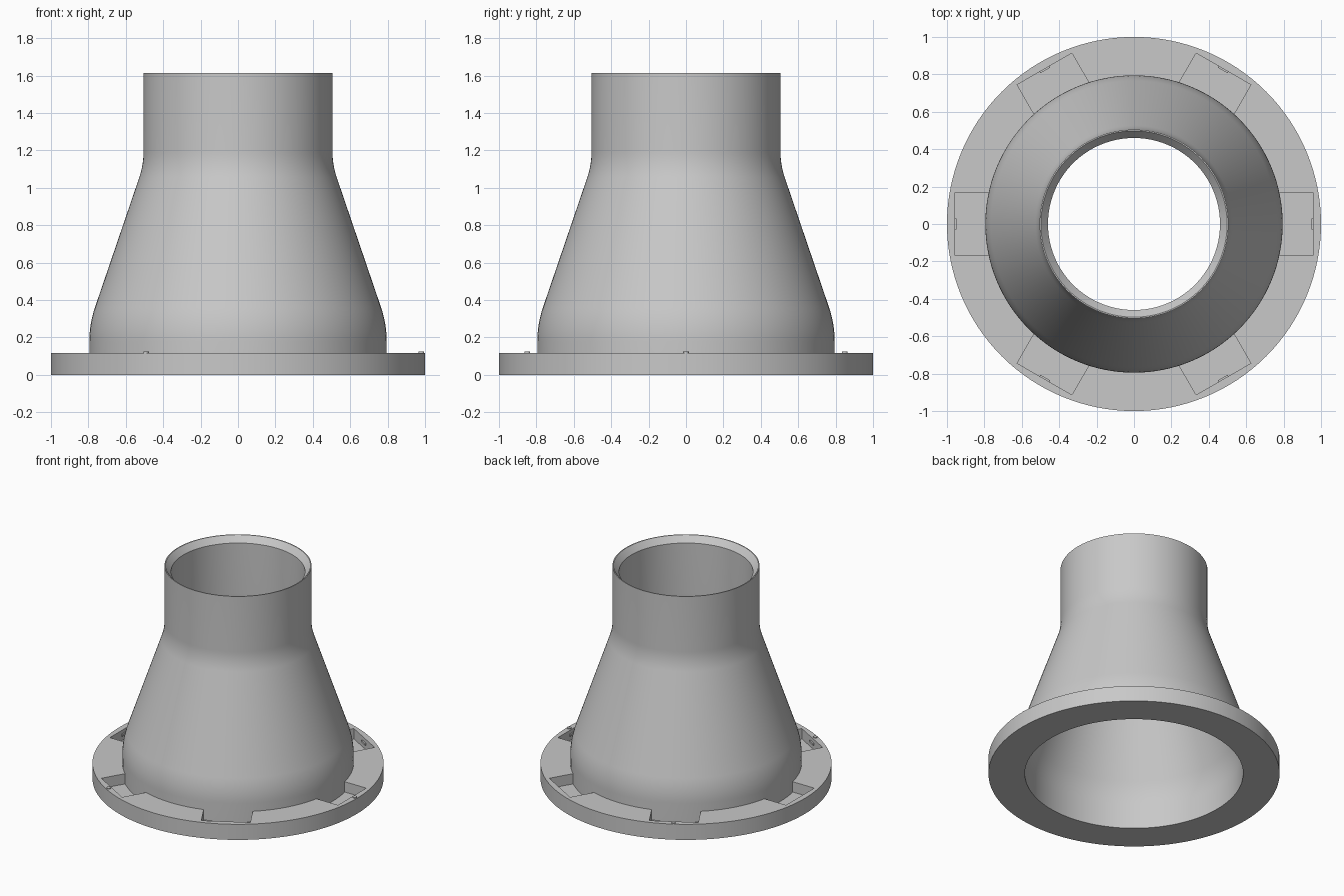
import bpy
import bmesh
import math
from mathutils import Matrix, Vector

cube = bpy.data.objects.get("Cube")
if cube:
    bpy.data.objects.remove(cube, do_unlink=True)

grey = bpy.data.materials.new("light grey")
grey.use_nodes = True
colour = (0.58, 0.58, 0.58, 1)
grey.diffuse_color = colour
grey.node_tree.nodes["Principled BSDF"].inputs["Base Color"].default_value = colour


def finish(name, bm, smooth=True):
    """Turn a bmesh into a named, shaded object."""
    bmesh.ops.recalc_face_normals(bm, faces=bm.faces)
    mesh = bpy.data.meshes.new(name)
    bm.to_mesh(mesh)
    bm.free()
    mesh.materials.append(grey)
    obj = bpy.data.objects.new(name, mesh)
    bpy.context.collection.objects.link(obj)
    if smooth:
        shade(obj)
    return obj


def shade(obj):
    bpy.ops.object.select_all(action='DESELECT')
    obj.select_set(True)
    bpy.context.view_layer.objects.active = obj
    bpy.ops.object.shade_smooth_by_angle(angle=math.radians(25))


def lathe(name, profile, steps=128, smooth=True):
    """Spin a closed (radius, height) outline around z."""
    bm = bmesh.new()
    rings = []
    for i in range(steps):
        a = math.tau * i / steps
        rings.append([bm.verts.new((r * math.cos(a), r * math.sin(a), z)) for r, z in profile])
    n = len(profile)
    for i in range(steps):
        a, b = rings[i], rings[(i + 1) % steps]
        for j in range(n):
            k = (j + 1) % n
            bm.faces.new((a[j], b[j], b[k], a[k]))
    return finish(name, bm, smooth)


def bend(start, corner, end, steps=8):
    """Soft corner between two straight runs of a profile."""
    s, c, e = Vector(start), Vector(corner), Vector(end)
    points = []
    for i in range(steps + 1):
        t = i / steps
        points.append(tuple(s * (1 - t) ** 2 + c * 2 * t * (1 - t) + e * t * t))
    return points


def add_box(bm, angle, r0, r1, width, z0, z1):
    """Box set radially at an angle."""
    matrix = (Matrix.Rotation(angle, 4, 'Z')
              @ Matrix.Translation(((r0 + r1) / 2, 0, (z0 + z1) / 2))
              @ Matrix.Diagonal((r1 - r0, width, z1 - z0, 1)))
    bmesh.ops.create_cube(bm, size=1, matrix=matrix)


# Hollow reducer body with a chamfered mouth
def wall(offset, drop):
    lower = bend((0.795, 0.18), (0.795, 0.27), (0.765, 0.36))
    upper = bend((0.528, 1.055), (0.505, 1.124), (0.505, 1.195))
    return [(r - offset, z - drop) for r, z in lower + upper]


outer = [(0.795, 0.0)] + wall(0, 0) + [(0.505, 1.615)]
inner = [(0.75, 0.0)] + wall(0.045, 0.007) + [(0.46, 1.57), (0.498, 1.615)]
lathe("reducer_body", outer + inner[::-1])

# Base flange with six pockets
flange = lathe("base_flange", [(0.79, 0), (1, 0), (1, 0.118), (0.79, 0.118)], smooth=False)
bm = bmesh.new()
for i in range(6):
    add_box(bm, i * math.tau / 6, 0.7, 0.957, 0.338, 0.04, 0.2)
cutter = finish("pocket_cutter", bm, False)
cutter.hide_render = True
cut = flange.modifiers.new("pockets", 'BOOLEAN')
cut.object = cutter
cut.solver = 'EXACT'
bpy.context.view_layer.objects.active = flange
bpy.ops.object.modifier_apply(modifier=cut.name)
bpy.data.objects.remove(cutter, do_unlink=True)
shade(flange)

# Small catches on the outer pocket walls
bm = bmesh.new()
for i in range(6):
    add_box(bm, i * math.tau / 6, 0.948, 0.96, 0.06, 0.075, 0.09)
finish("pocket_catches", bm, False)

# Three marker studs on the flange rim
bm = bmesh.new()
for i in range(3):
    place = Matrix.Rotation(i * math.tau / 3, 4, 'Z') @ Matrix.Translation((0.98, 0, 0.119))
    bmesh.ops.create_cone(bm, cap_ends=True, segments=24, radius1=0.015, radius2=0.015,
                          depth=0.012, matrix=place)
finish("marker_studs", bm)
